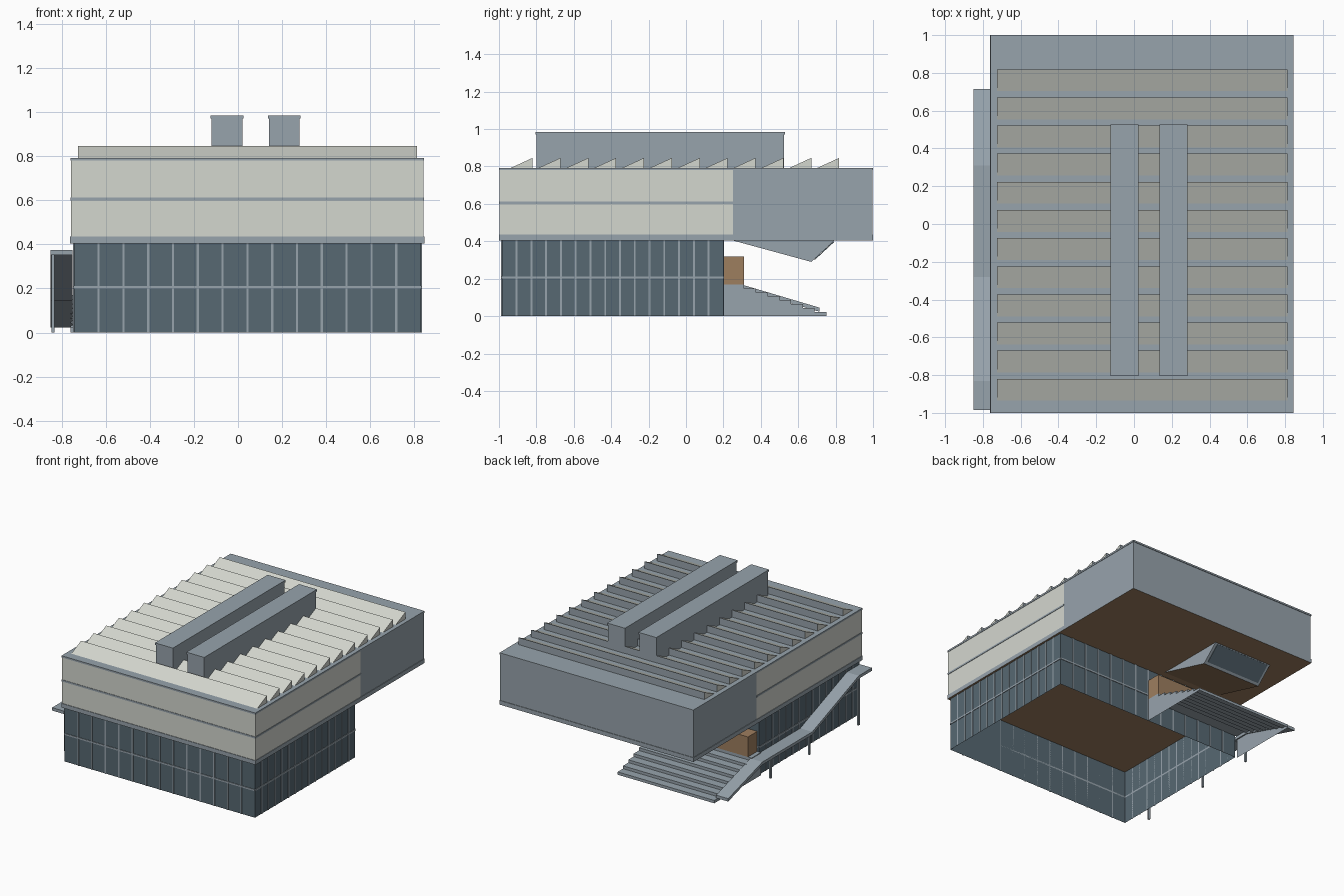
import bpy, bmesh
from mathutils import Vector

cube = bpy.data.objects.get("Cube")
if cube:
    bpy.data.objects.remove(cube, do_unlink=True)


def material(name, rgb):
    lin = [((c / 255 + 0.055) / 1.055) ** 2.4 for c in rgb] + [1]
    m = bpy.data.materials.new(name)
    m.use_nodes = True
    m.diffuse_color = lin
    m.node_tree.nodes["Principled BSDF"].inputs["Base Color"].default_value = lin
    return m


CREAM = material("cream cladding", (212, 215, 207))
GREY = material("blue grey metal", (151, 163, 172))
GLASS = material("dark slate glass", (87, 104, 114))
WOOD = material("brown timber", (158, 126, 95))


def add_box(bm, x0, x1, y0, y1, z0, z1):
    corners = [(x, y, z) for x in (x0, x1) for y in (y0, y1) for z in (z0, z1)]
    verts = [bm.verts.new(c) for c in corners]
    bmesh.ops.convex_hull(bm, input=verts)
    bmesh.ops.dissolve_limit(bm, angle_limit=0.01, verts=[v for v in verts if v.is_valid],
                             edges=[e for e in bm.edges if e.verts[0] in verts])


def add_prism(bm, profile, x0, x1):
    # Extrude a (y, z) outline along x
    face = bm.faces.new([bm.verts.new((x0, y, z)) for y, z in profile])
    out = bmesh.ops.extrude_face_region(bm, geom=[face])
    moved = [g for g in out["geom"] if isinstance(g, bmesh.types.BMVert)]
    bmesh.ops.translate(bm, vec=(x1 - x0, 0, 0), verts=moved)


def finish(bm, name, mats, rule=None, drop=None):
    bmesh.ops.recalc_face_normals(bm, faces=bm.faces)
    bm.normal_update()
    for f in bm.faces:
        f.material_index = rule(f.normal) if rule else 0
    if drop:
        gone = [f for f in bm.faces if drop(f)]
        bmesh.ops.delete(bm, geom=gone, context="FACES")
    me = bpy.data.meshes.new(name)
    bm.to_mesh(me)
    bm.free()
    for m in mats:
        me.materials.append(m)
    ob = bpy.data.objects.new(name, me)
    bpy.context.scene.collection.objects.link(ob)
    return ob


def box(name, mats, dims, rule=None, drop=None):
    bm = bmesh.new()
    add_box(bm, *dims)
    return finish(bm, name, mats, rule, drop)


def underside(n):
    return 1 if n.z < -0.5 else 0


# Glazed ground floor, open at the bottom
LX, RX, FY, BY, SOFFIT = -0.745, 0.83, -0.985, 0.2, 0.405
box("glass_walls", [GLASS], (LX, RX, FY, BY, 0, SOFFIT),
    drop=lambda f: abs(f.normal.z) > 0.5)

# Window mullions and mid rails on all four walls
bm = bmesh.new()
W, D = 0.005, 0.004
for i in range(1, 14):
    x = LX + (RX - LX) * i / 14
    for y in (FY - D, BY):
        add_box(bm, x - W, x + W, y, y + D, 0, SOFFIT)
for i in range(1, 15):
    y = FY + (BY - FY) * i / 15
    for x in (LX - D, RX):
        add_box(bm, x, x + D, y - W, y + W, 0, SOFFIT)
for y in (FY - D, BY):
    add_box(bm, LX, RX, y, y + D, 0.2, 0.212)
for x in (LX - D, RX):
    add_box(bm, x, x + D, FY, BY, 0.2, 0.212)
finish(bm, "window_mullions", [GREY])

# Upper storey: pale front part, metal rear part
X0, X1 = -0.758, 0.841
box("upper_hall", [CREAM], (X0, X1, -0.996, 0.25, 0.43, 0.785))
box("rear_hall", [GREY], (X0, X1, 0.25, 0.996, 0.43, 0.785))
box("floor_slab", [GREY, WOOD], (X0 - 0.004, X1 + 0.004, -1, 1, SOFFIT, 0.436), underside)
box("cladding_stripe", [GREY], (X0 - 0.003, X1 + 0.003, -0.999, 0.25, 0.6, 0.613))
box("roof_slab", [GREY], (X0 - 0.003, X1 + 0.003, -1, 1, 0.78, 0.793))

# Sawtooth roof lights with metal rear faces
bm = bmesh.new()
for i in range(12):
    y = -0.82 + i * 0.149
    add_prism(bm, [(y - 0.122, 0.79), (y, 0.79), (y, 0.846)], -0.725, 0.813)
finish(bm, "roof_lights", [CREAM, GREY], lambda n: 1 if n.y > 0.9 else 0)

# Long rooftop ducts with a lipped cap
for side, x in (("right", -0.05), ("left", 0.21)):
    box(side + "_roof_duct", [GREY], (x - 0.07, x + 0.07, -0.8, 0.523, 0.79, 0.975))
    box(side + "_duct_cap", [GREY], (x - 0.074, x + 0.074, -0.805, 0.528, 0.97, 0.985))

# Rear stairs, a thin open shell
LAND, RISERS, RUN = 0.17, 8, 0.063
profile = [(BY, 0), (BY, LAND)]
for i in range(RISERS):
    y = 0.31 + i * RUN
    z = LAND * (1 - i / RISERS)
    profile += [(y, z), (y, LAND * (1 - (i + 1) / RISERS))]
bm = bmesh.new()
add_prism(bm, profile, -0.76, 0.04)
finish(bm, "rear_stairs", [GREY],
       drop=lambda f: f.normal.z < -0.5 or f.normal.y < -0.5)

# Timber entrance lobby
box("entrance_lobby", [WOOD], (-0.73, 0.04, BY, 0.31, LAND, 0.32))

# Hanging bay above the stairs, with a glazed sloping face
bm = bmesh.new()
add_prism(bm, [(0.23, 0.41), (0.67, 0.29), (0.8, 0.41)], -0.56, -0.07)
finish(bm, "hanging_bay", [GREY, WOOD], lambda n: 1 if n.z < -0.5 and n.y < 0 else 0)
bm = bmesh.new()
add_prism(bm, [(0.685, 0.303), (0.79, 0.4), (0.793, 0.397), (0.688, 0.3)], -0.54, -0.09)
finish(bm, "bay_window", [GLASS])

# Side ramp with a middle and an upper landing
top = [(0.715, 0.045), (0.31, 0.165), (-0.28, 0.165), (-0.83, 0.375), (-0.985, 0.375)]
bottom = [(y, z - 0.022) for y, z in reversed(top)]
bm = bmesh.new()
add_prism(bm, top + bottom, -0.85, -0.75)
finish(bm, "side_ramp", [GREY])
bm = bmesh.new()
for y, z in ((0.2, 0.15), (-0.26, 0.15), (-0.84, 0.36)):
    add_box(bm, -0.846, -0.832, y - 0.007, y + 0.007, 0, z)
finish(bm, "ramp_posts", [GREY])
